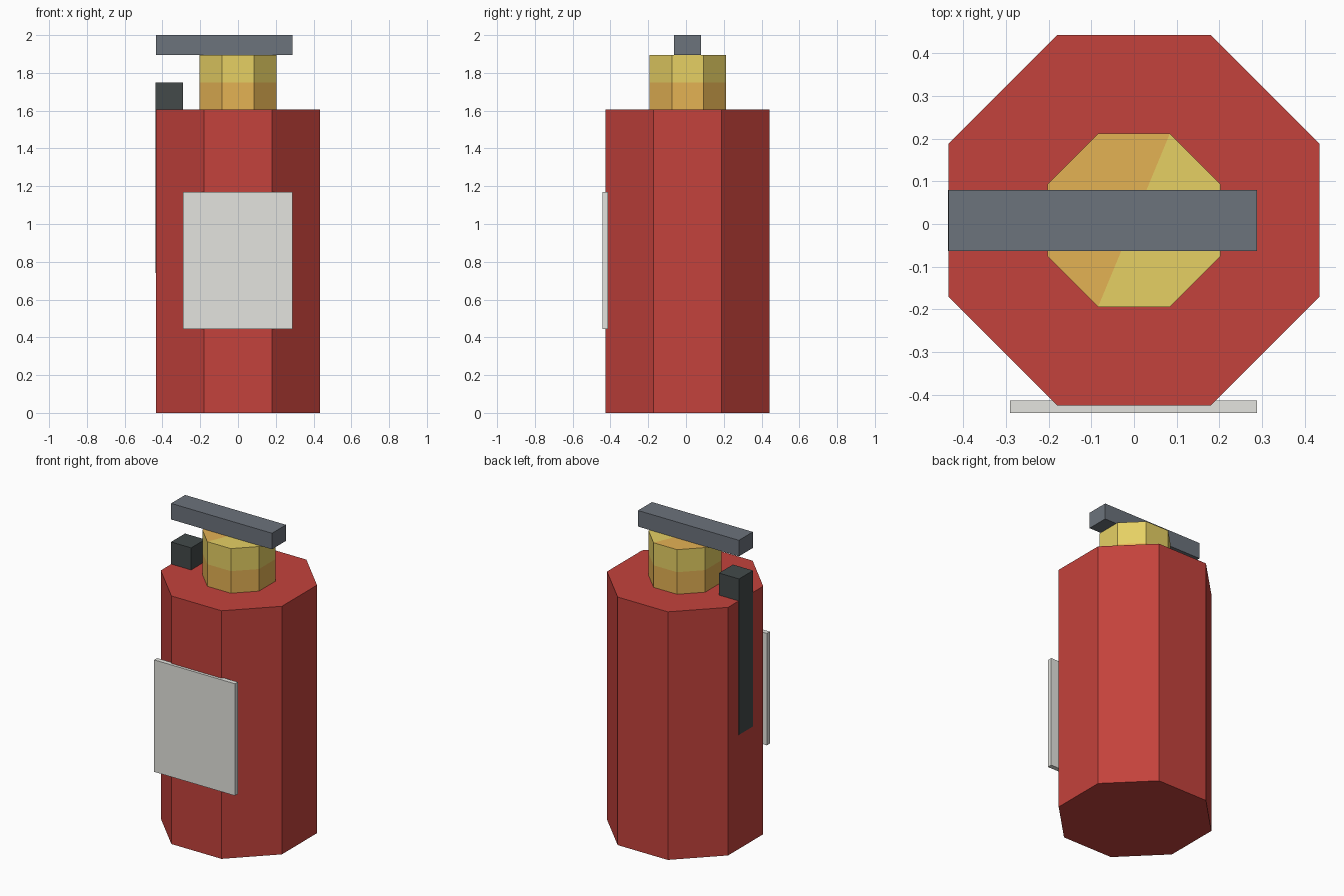
import bpy, bmesh, math

cube = bpy.data.objects.get("Cube")
if cube:
    bpy.data.objects.remove(cube, do_unlink=True)


def material(name, rgb):
    # 0-255 display colour converted to linear
    lin = [((c / 255 + 0.055) / 1.055) ** 2.4 for c in rgb] + [1.0]
    m = bpy.data.materials.new(name)
    m.use_nodes = True
    m.diffuse_color = lin
    bsdf = m.node_tree.nodes["Principled BSDF"]
    bsdf.inputs["Base Color"].default_value = lin
    bsdf.inputs["Roughness"].default_value = 0.8
    return m


red = material("red paint", (196, 66, 60))
yellow = material("yellow brass", (230, 208, 100))
orange = material("orange brass", (228, 178, 84))
steel = material("grey steel", (108, 115, 124))
rubber = material("black rubber", (67, 74, 74))
paper = material("label white", (228, 228, 223))


def make(name, bm, *mats):
    bmesh.ops.recalc_face_normals(bm, faces=bm.faces[:])
    me = bpy.data.meshes.new(name)
    bm.to_mesh(me)
    bm.free()
    for m in mats:
        me.materials.append(m)
    ob = bpy.data.objects.new(name, me)
    bpy.context.collection.objects.link(ob)
    return ob


def box(name, x, y, z, mat):
    bm = bmesh.new()
    bmesh.ops.create_cube(bm, size=1)
    for v in bm.verts:
        v.co = [(a + b) / 2 + c * (b - a) for (a, b), c in zip((x, y, z), v.co)]
    return make(name, bm, mat)


def octagon(apothem, z0, z1, cy=0.009):
    # upright eight-sided prism with flats facing the axes
    bm = bmesh.new()
    r = apothem / math.cos(math.pi / 8)
    ring = [bm.verts.new((r * math.cos(a), cy + r * math.sin(a), z0))
            for a in (math.pi / 8 + i * math.pi / 4 for i in range(8))]
    base = bm.faces.new(ring)
    top = bmesh.ops.extrude_face_region(bm, geom=[base], use_keep_orig=True)["geom"]
    for v in top:
        if isinstance(v, bmesh.types.BMVert):
            v.co.z = z1
    return bm


# Tank
make("tank", octagon(0.434, 0, 1.607), red)

# Valve: orange lower band and left half of the top, yellow elsewhere
bm = octagon(0.203, 1.607, 1.896)
cuts = [((0, 0, 1.75), (0, 0, 1)),
        ((0, 0.009, 0), (math.cos(math.pi / 8), -math.sin(math.pi / 8), 0))]
bmesh.ops.bisect_plane(bm, geom=bm.verts[:] + bm.edges[:] + bm.faces[:],
                       plane_co=cuts[0][0], plane_no=cuts[0][1])
top = [f for f in bm.faces if f.calc_center_median().z > 1.89]
geom = top + [e for f in top for e in f.edges] + [v for f in top for v in f.verts]
bmesh.ops.bisect_plane(bm, geom=geom, plane_co=cuts[1][0], plane_no=cuts[1][1])
for f in bm.faces:
    c = f.calc_center_median()
    on_top = c.z > 1.89
    f.material_index = int(c.x < 0 if on_top else c.z < 1.75)
make("valve", bm, yellow, orange)

# Handle, hose and label
box("handle", (-0.435, 0.288), (-0.063, 0.08), (1.896, 2.0), steel)
box("hose", (-0.436, -0.292), (-0.063, 0.08), (0.74, 1.75), rubber)
box("label", (-0.291, 0.288), (-0.443, -0.413), (0.445, 1.17), paper)
